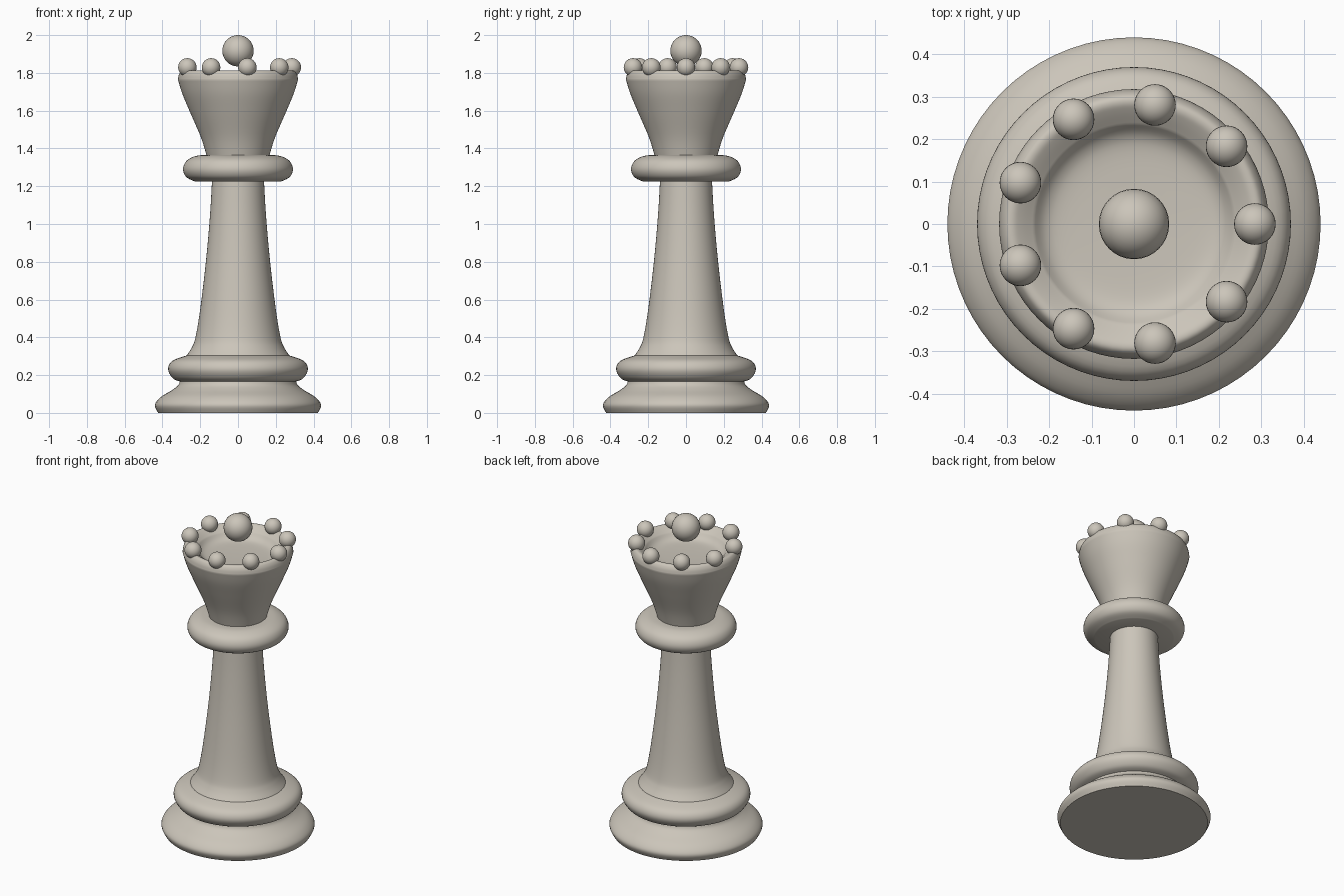
import bpy, bmesh, math
from mathutils import Vector

if "Cube" in bpy.data.objects:
    bpy.data.objects.remove(bpy.data.objects["Cube"], do_unlink=True)

SEGMENTS = 72
STEPS = 5

stone = bpy.data.materials.new("warm grey stone")
STONE = (0.60, 0.56, 0.49, 1)
stone.diffuse_color = STONE
stone.use_nodes = True
stone.node_tree.nodes["Principled BSDF"].inputs["Base Color"].default_value = STONE


def finish(obj):
    obj.data.materials.append(stone)
    bpy.ops.object.select_all(action="DESELECT")
    obj.select_set(True)
    bpy.context.view_layer.objects.active = obj
    bpy.ops.object.shade_smooth_by_angle(angle=math.radians(32))


def curve(points):
    """Smooth curve through (radius, height) points."""
    pts = [Vector(p) for p in points]
    pts = [pts[0]] + pts + [pts[-1]]
    out = []
    for a, b, c, d in zip(pts, pts[1:], pts[2:], pts[3:]):
        for i in range(STEPS):
            t = i / STEPS
            out.append(b + (c - a) * t / 2
                       + (2 * a - 5 * b + 4 * c - d) * t ** 2 / 2
                       + (3 * b - a - 3 * c + d) * t ** 3 / 2)
    return out + [pts[-1]]


def lathe(name, *runs):
    """Turn smooth profile runs, with sharp corners between them, about z."""
    profile = [Vector((0, runs[0][0][1]))]
    for run in runs:
        profile += curve(run)
    profile.append(Vector((0, runs[-1][-1][1])))
    bm = bmesh.new()
    verts = [bm.verts.new((max(p.x, 0), 0, p.y)) for p in profile]
    edges = [bm.edges.new(pair) for pair in zip(verts, verts[1:])]
    bmesh.ops.spin(bm, geom=verts + edges, cent=(0, 0, 0), axis=(0, 0, 1),
                   angle=math.tau, steps=SEGMENTS, use_duplicate=False)
    bmesh.ops.remove_doubles(bm, verts=bm.verts, dist=0.0001)
    bmesh.ops.recalc_face_normals(bm, faces=bm.faces)
    mesh = bpy.data.meshes.new(name)
    bm.to_mesh(mesh)
    bm.free()
    obj = bpy.data.objects.new(name, mesh)
    bpy.context.collection.objects.link(obj)
    finish(obj)


def ball(name, radius, location):
    bpy.ops.mesh.primitive_uv_sphere_add(segments=32, ring_count=16,
                                         radius=radius, location=location)
    bpy.context.object.name = name
    finish(bpy.context.object)


# Foot and stem
lathe("base", [(0.423, 0), (0.44, 0.042), (0.41, 0.083), (0.35, 0.12),
               (0.318, 0.145), (0.307, 0.168)])
lathe("lower_collar", [(0.305, 0.165), (0.345, 0.183), (0.37, 0.23),
                       (0.348, 0.275), (0.275, 0.303)])
lathe("stem", [(0.275, 0.3), (0.245, 0.345), (0.225, 0.4), (0.2, 0.55),
               (0.169, 0.81), (0.148, 1.05), (0.137, 1.24)])
lathe("upper_collar", [(0.225, 1.224), (0.273, 1.248), (0.291, 1.29),
                       (0.272, 1.335), (0.22, 1.361), (0.16, 1.365)])

# Flared head with a bevelled lip and a shallow hollow
lathe("head",
      [(0.163, 1.35), (0.195, 1.455), (0.253, 1.59), (0.295, 1.69), (0.318, 1.765)],
      [(0.318, 1.765), (0.313, 1.79), (0.301, 1.809), (0.285, 1.812),
       (0.265, 1.802), (0.236, 1.782)],
      [(0.236, 1.782), (0.21, 1.755), (0.17, 1.742), (0.08, 1.738)])

# Crown of small balls around one large ball
ball("crown_ball", 0.083, (0, 0, 1.917))
COUNT = 9
for k in range(COUNT):
    a = math.tau * k / COUNT
    ball(f"rim_ball_{k + 1}", 0.049,
         (0.285 * math.cos(a), 0.285 * math.sin(a), 1.829))
